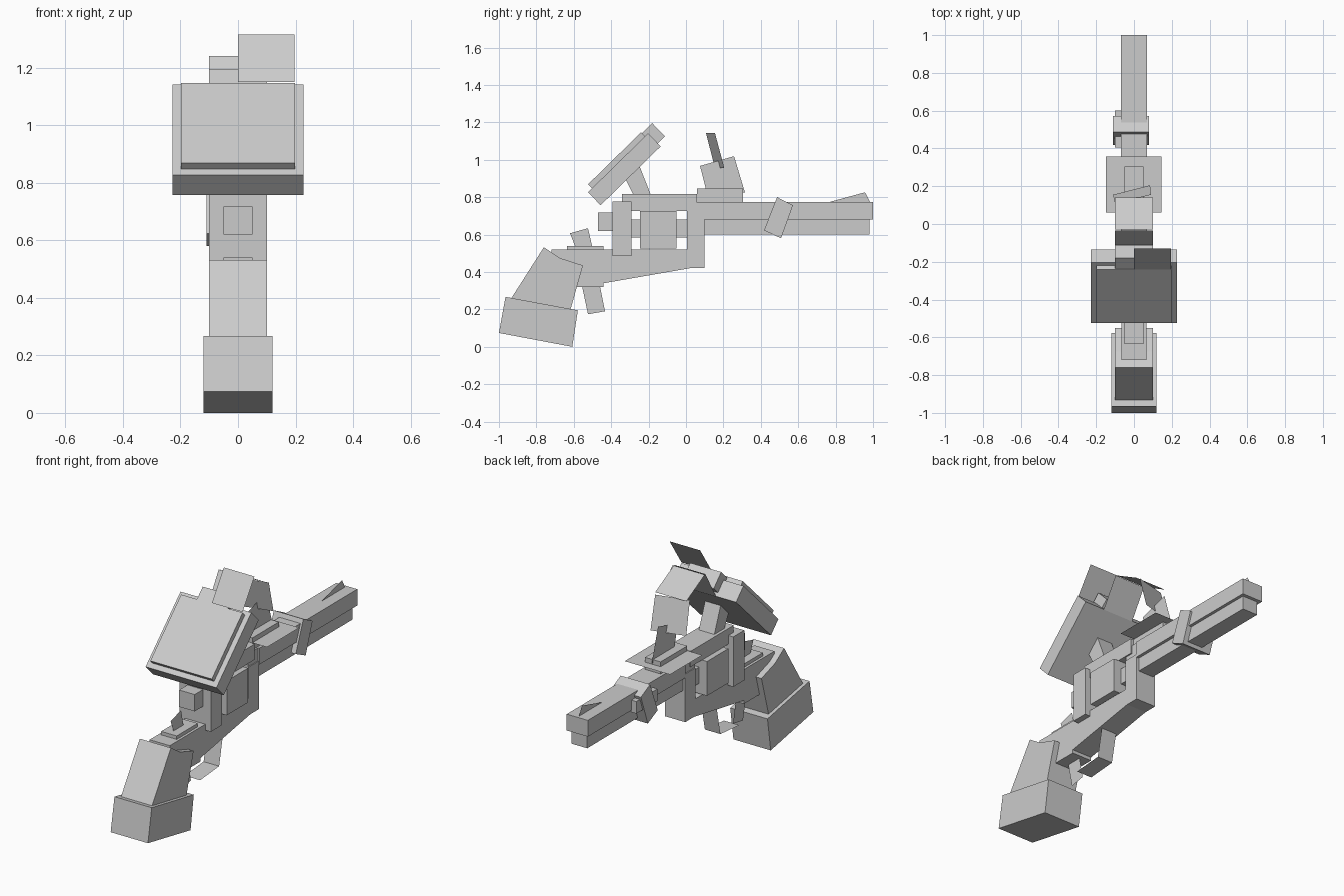
import bpy, math


def mesh(name, verts, faces):
    me = bpy.data.meshes.new(name)
    me.from_pydata(verts, [], faces)
    me.update()
    ob = bpy.data.objects.new(name, me)
    bpy.context.collection.objects.link(ob)
    return ob


def prism(name, pts, x0, x1):
    """Side profile in (y, z), extruded from x0 to x1."""
    area = sum(a[0] * b[1] - b[0] * a[1] for a, b in zip(pts, pts[1:] + pts[:1]))
    if area < 0:
        pts = pts[::-1]
    n = len(pts)
    verts = [(x, y, z) for x in (x0, x1) for y, z in pts]
    faces = [tuple(range(n - 1, -1, -1)), tuple(range(n, 2 * n))]
    faces += [(i, (i + 1) % n, n + (i + 1) % n, n + i) for i in range(n)]
    return mesh(name, verts, faces)


def box(name, hx, y0, y1, z0, z1):
    return prism(name, [(y0, z0), (y1, z0), (y1, z1), (y0, z1)], -hx, hx)


def plate(name, pts):
    """Flat single face on the centre plane."""
    return mesh(name, [(0, y, z) for y, z in pts], [tuple(range(len(pts)))])


def sheet(name, path, x0, x1):
    """Thin strip following a (y, z) path."""
    verts = [(x, y, z) for y, z in path for x in (x0, x1)]
    faces = [(2 * i, 2 * i + 1, 2 * i + 3, 2 * i + 2) for i in range(len(path) - 1)]
    return mesh(name, verts, faces)


def tilted(name, hx, u0, u1, n0, n1):
    """Box in the hammer frame: u along the head, n out of its face."""
    c, s = 0.714, 0.70
    pts = [(u * c - n * s, u * s + n * c)
           for u, n in ((u0, n0), (u1, n0), (u1, n1), (u0, n1))]
    return prism(name, pts, -hx, hx)


# Barrel and forestock
box("barrel", 0.068, 0.10, 1.0, 0.68, 0.775)
box("forestock", 0.05, 0.10, 0.98, 0.60, 0.68)
plate("front_sight", [(0.77, 0.775), (0.984, 0.775), (0.957, 0.826)])
prism("barrel_band", [(0.417, 0.623), (0.508, 0.58), (0.572, 0.757), (0.487, 0.80)],
      -0.11, 0.08)
prism("band_clasp", [(0.405, 0.67), (0.60, 0.67), (0.60, 0.74), (0.405, 0.74)],
      -0.10, -0.065)

# Lower body and receiver
prism("lower_body", [(-0.44, 0.34), (0.02, 0.42), (0.10, 0.42), (0.10, 0.70),
                     (0.005, 0.70), (0.005, 0.52), (-0.44, 0.52)], -0.065, 0.065)
box("receiver_post", 0.06, 0.005, 0.10, 0.68, 0.775)
box("receiver_top", 0.068, -0.342, 0.055, 0.725, 0.816)
box("pan_rail", 0.05, 0.055, 0.305, 0.77, 0.816)
box("lock_block", 0.10, -0.246, -0.05, 0.525, 0.725)
box("lock_axle", 0.05, -0.30, 0.008, 0.585, 0.68)
box("rear_plate", 0.10, -0.393, -0.292, 0.485, 0.776)
box("rear_knob", 0.05, -0.47, -0.39, 0.62, 0.718)

# Pan with wing sheet and upright plates
box("pan", 0.05, 0.06, 0.305, 0.80, 0.845)
mesh("pan_wings", [(-0.147, 0.06, 0.817), (0.145, 0.06, 0.817),
                   (0.145, 0.357, 0.817), (-0.147, 0.357, 0.817)], [(0, 1, 2, 3)])
plate("pan_plate", [(0.115, 0.81), (0.315, 0.826), (0.257, 1.019), (0.075, 0.967)])
mesh("spark_low", [(-0.11, 0.155, 0.955), (0.085, 0.205, 0.955),
                   (0.09, 0.155, 1.142), (-0.10, 0.107, 1.142)], [(0, 1, 2, 3)])

# Hammer head, neck and flint
tilted("hammer_back", 0.228, 0.204, 0.654, 0.86, 0.957)
tilted("hammer_face", 0.198, 0.234, 0.631, 0.94, 0.987)
tilted("flint", 0.10, 0.60, 0.708, 0.882, 0.981)
prism("hammer_neck", [(-0.28, 0.81), (-0.187, 0.81), (-0.25, 0.97), (-0.34, 0.93)],
      -0.05, 0.05)

# Loose thin sheets near the flint
sheet("spark_high", [(-0.24, 1.15), (-0.13, 1.315)], 0.0, 0.197)
sheet("spark_mid", [(-0.135, 1.07), (-0.035, 1.24)], -0.10, 0.10)
sheet("spark_front", [(-0.03, 1.238), (0.14, 1.148)], -0.10, 0.10)

# Wrist, tang, trigger and guard
box("wrist", 0.065, -0.72, -0.44, 0.32, 0.52)
box("tang_base", 0.05, -0.635, -0.442, 0.51, 0.54)
plate("tang_lever", [(-0.59, 0.53), (-0.50, 0.53), (-0.524, 0.634), (-0.62, 0.607)])
plate("trigger", [(-0.556, 0.325), (-0.46, 0.325), (-0.433, 0.19), (-0.524, 0.174)])
sheet("trigger_guard", [(-0.42, 0.20), (-0.245, 0.215), (-0.21, 0.385)], -0.05, 0.05)

# Butt
prism("butt_stock", [(-0.94, 0.25), (-0.62, 0.19), (-0.551, 0.435), (-0.675, 0.475),
                     (-0.76, 0.532)], -0.10, 0.10)
prism("butt_cap", [(-1.0, 0.074), (-0.608, 0.0), (-0.578, 0.195), (-0.965, 0.267)],
      -0.12, 0.12)
